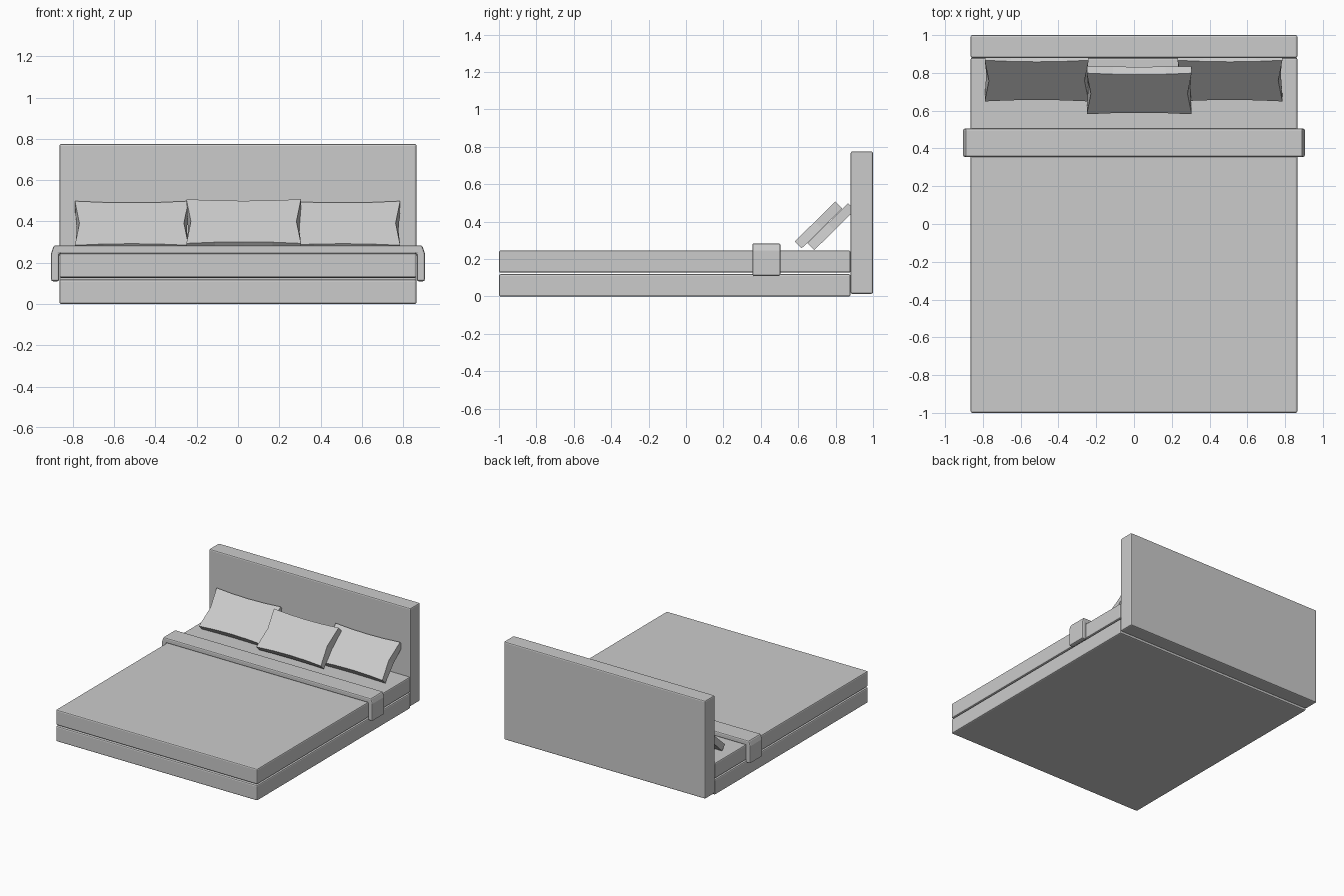
import bpy, bmesh, math
from mathutils import Matrix, Vector

if "Cube" in bpy.data.objects:
    bpy.data.objects.remove(bpy.data.objects["Cube"])


def make_object(name, bm, bevel=0.0):
    bmesh.ops.recalc_face_normals(bm, faces=bm.faces)
    mesh = bpy.data.meshes.new(name)
    bm.to_mesh(mesh)
    bm.free()
    ob = bpy.data.objects.new(name, mesh)
    bpy.context.collection.objects.link(ob)
    if bevel:
        mod = ob.modifiers.new("edge_bevel", 'BEVEL')
        mod.width = bevel
        mod.segments = 2
        mod.limit_method = 'ANGLE'
    return ob


def box(name, lo, hi, bevel=0.009):
    lo, hi = Vector(lo), Vector(hi)
    bm = bmesh.new()
    bmesh.ops.create_cube(bm, size=1)
    bmesh.ops.scale(bm, vec=hi - lo, verts=bm.verts)
    bmesh.ops.translate(bm, vec=(lo + hi) / 2, verts=bm.verts)
    return make_object(name, bm, bevel)


def pillow(name, centre, width, length=0.305, thick=0.052):
    # Subdivided slab whose edges pinch inwards, more on the front face
    bm = bmesh.new()
    nx, ny = 4, 2
    rows = {}
    for k, pinch in ((1, 0.022), (-1, 0.008)):
        for i in range(nx + 1):
            for j in range(ny + 1):
                u, v = 2 * i / nx - 1, 2 * j / ny - 1
                x = u * (width / 2 - pinch * (1 - v * v))
                y = v * (length / 2 - 0.5 * pinch * (1 - u * u))
                rows[i, j, k] = bm.verts.new((x, y, k * thick / 2))
        for i in range(nx):
            for j in range(ny):
                bm.faces.new([rows[i + a, j + b, k]
                              for a, b in ((0, 0), (1, 0), (1, 1), (0, 1))])
    rim = ([(i, 0) for i in range(nx)] + [(nx, j) for j in range(ny)]
           + [(i, ny) for i in range(nx, 0, -1)] + [(0, j) for j in range(ny, 0, -1)])
    for a, b in zip(rim, rim[1:] + rim[:1]):
        bm.faces.new([rows[a + (1,)], rows[b + (1,)], rows[b + (-1,)], rows[a + (-1,)]])
    ob = make_object(name, bm)
    ob.matrix_world = Matrix.Translation(centre) @ Matrix.Rotation(math.radians(44.5), 4, 'X')
    return ob


# Bed frame, mattress and headboard
box("bed_base", (-0.865, -1.0, 0.0), (0.865, 0.88, 0.119))
box("mattress", (-0.865, -1.0, 0.127), (0.865, 0.88, 0.246))
box("headboard", (-0.865, 0.88, 0.014), (0.865, 1.0, 0.775))

# Folded blanket draped over both sides of the mattress
half = [(0.866, 0.11), (0.905, 0.11), (0.905, 0.245), (0.892, 0.284)]
profile = [(0.866, 0.244)] + half
profile += [(-x, z) for x, z in reversed(profile)]
bm = bmesh.new()
face = bm.faces.new([bm.verts.new((x, 0.355, z)) for x, z in profile])
new = bmesh.ops.extrude_face_region(bm, geom=[face])["geom"]
bmesh.ops.translate(bm, vec=(0, 0.15, 0),
                    verts=[g for g in new if isinstance(g, bmesh.types.BMVert)])
make_object("folded_blanket", bm, 0.009)

# Pillows leaning on the headboard
pillow("left_pillow", (-0.515, 0.776, 0.373), 0.55)
pillow("right_pillow", (0.508, 0.776, 0.373), 0.555)
pillow("front_pillow", (0.0275, 0.708, 0.382), 0.555)
